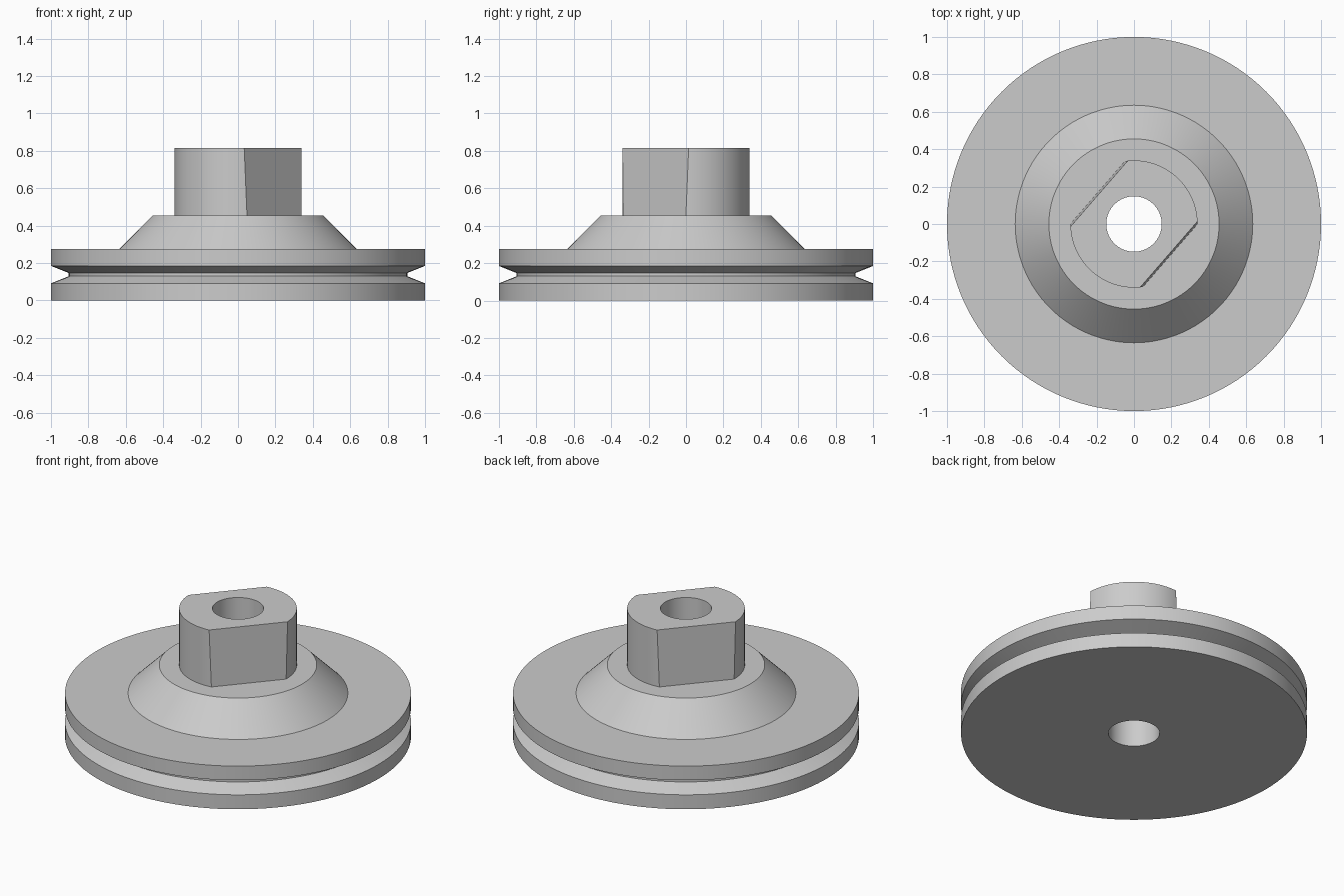
import bpy, bmesh, math
from mathutils import Vector, Matrix

cube = bpy.data.objects.get("Cube")
if cube:
    bpy.data.objects.remove(cube, do_unlink=True)

SEGMENTS = 128
BORE = 0.148
SHOULDER = 0.455
HUB_TOP = 0.815

grey = bpy.data.materials.new("plain grey")
grey.use_nodes = True
colour = (0.6, 0.6, 0.6, 1)
grey.diffuse_color = colour
grey.node_tree.nodes["Principled BSDF"].inputs["Base Color"].default_value = colour


def lathe(profile):
    """Spin a closed (radius, height) outline around the z axis."""
    bm = bmesh.new()
    verts = [bm.verts.new((r, 0, z)) for r, z in profile]
    edges = [bm.edges.new((a, b)) for a, b in zip(verts, verts[1:] + verts[:1])]
    bmesh.ops.spin(bm, geom=verts + edges, cent=(0, 0, 0), axis=(0, 0, 1),
                   angle=math.tau, steps=SEGMENTS, use_merge=True)
    bmesh.ops.remove_doubles(bm, verts=bm.verts, dist=0.0001)
    return bm


def finish(bm, name):
    bmesh.ops.recalc_face_normals(bm, faces=bm.faces)
    mesh = bpy.data.meshes.new(name)
    bm.to_mesh(mesh)
    bm.free()
    mesh.materials.append(grey)
    obj = bpy.data.objects.new(name, mesh)
    bpy.context.collection.objects.link(obj)
    bpy.ops.object.select_all(action='DESELECT')
    obj.select_set(True)
    bpy.context.view_layer.objects.active = obj
    bpy.ops.object.shade_smooth_by_angle(angle=math.radians(25))


# Grooved wheel with a conical shoulder
finish(lathe([(BORE, 0), (1, 0), (1, 0.092), (0.905, 0.13), (0.905, 0.147),
              (1, 0.185), (1, 0.275), (0.635, 0.275), (0.455, SHOULDER),
              (BORE, SHOULDER)]), "grooved_wheel")

# Round hub with two slightly tapered flats on opposite sides
hub = lathe([(BORE, SHOULDER), (0.34, SHOULDER), (0.34, HUB_TOP), (BORE, HUB_TOP)])
taper = math.atan2(0.01, HUB_TOP - SHOULDER)
for angle in (-41, 139):
    turn = Matrix.Rotation(math.radians(angle), 3, 'Z')
    cut = bmesh.ops.bisect_plane(
        hub, geom=hub.verts[:] + hub.edges[:] + hub.faces[:],
        plane_co=turn @ Vector((0.257, 0, SHOULDER)),
        plane_no=turn @ Vector((math.cos(taper), 0, math.sin(taper))),
        clear_outer=True)
    rim = [e for e in cut["geom_cut"] if isinstance(e, bmesh.types.BMEdge)]
    bmesh.ops.holes_fill(hub, edges=rim, sides=0)

# The underside rests on the shoulder, so it is left open
hub.normal_update()
under = [f for f in hub.faces
         if all(abs(v.co.z - SHOULDER) < 0.0001 for v in f.verts)]
bmesh.ops.delete(hub, geom=under, context='FACES')
finish(hub, "flatted_hub")
